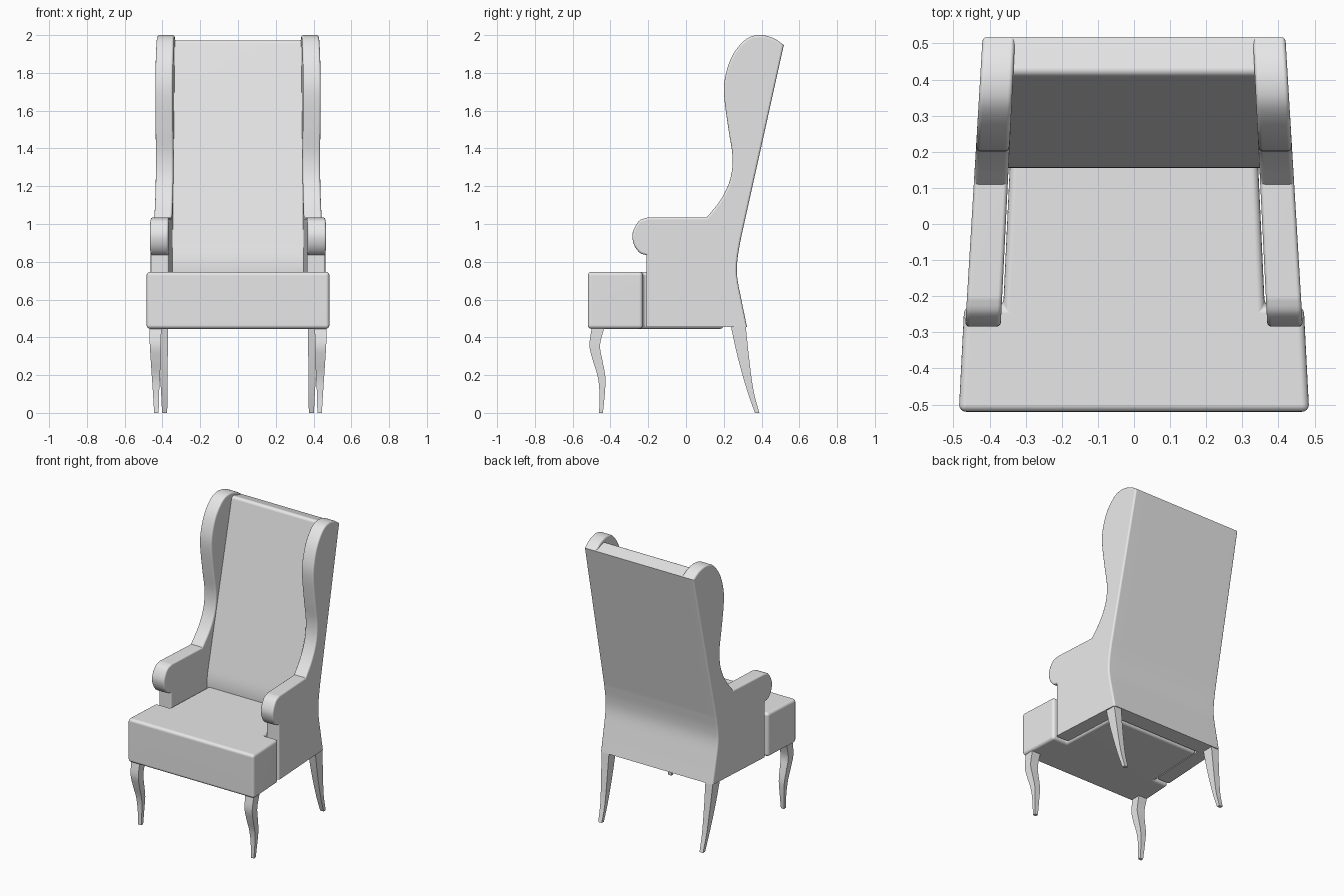
import bpy
import bmesh
import math
from mathutils import Vector

cube = bpy.data.objects.get("Cube")
if cube:
    bpy.data.objects.remove(cube)

GREY = (0.8, 0.8, 0.8, 1)
fabric = bpy.data.materials.new("light_grey")
fabric.use_nodes = True
fabric.diffuse_color = GREY
fabric.node_tree.nodes["Principled BSDF"].inputs["Base Color"].default_value = GREY


def spline(points, steps=5):
    """Smooth curve through the points."""
    pts = [Vector(p) for p in points]
    pts = [2 * pts[0] - pts[1]] + pts + [2 * pts[-1] - pts[-2]]
    out = []
    for a, b, c, d in zip(pts, pts[1:], pts[2:], pts[3:]):
        for i in range(steps):
            t = i / steps
            out.append(0.5 * (2 * b + (c - a) * t + (2 * a - 5 * b + 4 * c - d) * t ** 2
                              + (3 * b - a - 3 * c + d) * t ** 3))
    return out + [pts[-2]]


def loft(name, rings, bevel=0.0, rule=None):
    """Skin a list of rings, cap both ends and bevel the edges the rule picks."""
    bm = bmesh.new()
    rows = [[bm.verts.new(p) for p in ring] for ring in rings]
    n = len(rows[0])
    for low, high in zip(rows, rows[1:]):
        for i in range(n):
            j = (i + 1) % n
            bm.faces.new((low[i], low[j], high[j], high[i]))
    bm.faces.new(rows[0][::-1])
    bm.faces.new(rows[-1])
    bmesh.ops.recalc_face_normals(bm, faces=bm.faces)
    if bevel:
        edges = [e for e in bm.edges if e.calc_face_angle() > math.radians(35)
                 and (rule is None or rule(e))]
        bmesh.ops.bevel(bm, geom=edges, offset=bevel, segments=4, profile=0.5,
                        affect='EDGES', clamp_overlap=True)
    mesh = bpy.data.meshes.new(name)
    bm.to_mesh(mesh)
    bm.free()
    mesh.materials.append(fabric)
    obj = bpy.data.objects.new(name, mesh)
    bpy.context.collection.objects.link(obj)
    bpy.ops.object.select_all(action='DESELECT')
    obj.select_set(True)
    bpy.context.view_layer.objects.active = obj
    bpy.ops.object.shade_smooth_by_angle(angle=math.radians(30))
    normals = obj.modifiers.new("flat_panels", 'WEIGHTED_NORMAL')
    normals.keep_sharp = True
    return obj


# The frame narrows towards the rear
def outer_x(y):
    return 0.467 - 0.06 * (y + 0.28)


def inner_x(y):
    return 0.369 - 0.05 * (y + 0.28)


BOTTOM = 0.455
rear_curve = spline([(0.323, BOTTOM), (0.293, 0.6), (0.271, 0.72), (0.272, 0.81), (0.29, 0.92)])
rear_curve.append(Vector((0.518, 1.948)))

# Winged sides with scrolled arms
wing_curve = spline([(0.518, 1.948), (0.46, 1.985), (0.39, 2.0), (0.32, 1.98), (0.25, 1.9),
                     (0.21, 1.79), (0.202, 1.68), (0.225, 1.5), (0.246, 1.36),
                     (0.235, 1.24), (0.185, 1.13), (0.11, 1.035)], 4)
scroll = spline([(-0.2, 1.035), (-0.25, 1.015), (-0.283, 0.95), (-0.275, 0.89),
                 (-0.245, 0.848), (-0.21, 0.835)], 4)
side_profile = rear_curve + wing_curve[1:] + scroll + [Vector((-0.21, BOTTOM))]


def side_edges(e):
    mid = (e.verts[0].co + e.verts[1].co) / 2
    across = abs(e.verts[0].co.x - e.verts[1].co.x) > 0.05
    rear = any((Vector((mid.y, mid.z)) - (a + b) / 2).length < 0.002
               for a, b in zip(rear_curve, rear_curve[1:]))
    inside = abs(mid.x) < (outer_x(mid.y) + inner_x(mid.y)) / 2
    return not across and mid.z > BOTTOM + 0.001 and not (rear and inside)


for name, s in (("left_wing_and_arm", 1), ("right_wing_and_arm", -1)):
    loft(name, [[(s * fx(y), y, z) for y, z in side_profile] for fx in (inner_x, outer_x)],
         0.024, side_edges)

# Back panel between the wings
front_curve = [Vector((0.412, 1.978))]
front_curve += spline([(0.18, 0.92), (0.158, 0.81), (0.158, 0.72), (0.18, 0.6), (0.21, BOTTOM)])
back_profile = rear_curve + front_curve
loft("back_panel", [[(s * (inner_x(y) + 0.015), y, z) for y, z in back_profile] for s in (-1, 1)],
     0.022, lambda e: min(v.co.z for v in e.verts) > 1.96)

# T-shaped seat cushion
half = [(0.485, -0.52), (0.47, -0.228), (0.362, -0.228), (0.342, 0.2)]
outline = half + [(-x, y) for x, y in reversed(half)]
loft("seat", [[(x, y, z) for x, y in outline] for z in (0.445, 0.747)], 0.02)


# Legs: each section is front y, rear y, inner x, outer x, z
def leg(name, s, sections):
    rings = [[(s * xi, yf, z), (s * xo, yf, z), (s * xo, yr, z), (s * xi, yr, z)]
             for yf, yr, xi, xo, z in spline(sections)]
    loft(name, rings)


front_leg = [(-0.46, -0.44, 0.42, 0.444, 0), (-0.458, -0.43, 0.418, 0.45, 0.1),
             (-0.467, -0.427, 0.413, 0.456, 0.19), (-0.494, -0.443, 0.41, 0.462, 0.28),
             (-0.511, -0.455, 0.408, 0.467, 0.36), (-0.497, -0.43, 0.405, 0.47, 0.46)]
rear_leg = [(0.365, 0.388, 0.375, 0.402, 0), (0.323, 0.357, 0.373, 0.408, 0.12),
            (0.275, 0.334, 0.372, 0.418, 0.29), (0.235, 0.315, 0.37, 0.428, 0.47)]
for side, s in (("left", 1), ("right", -1)):
    leg(side + "_front_leg", s, front_leg)
    leg(side + "_rear_leg", s, rear_leg)
